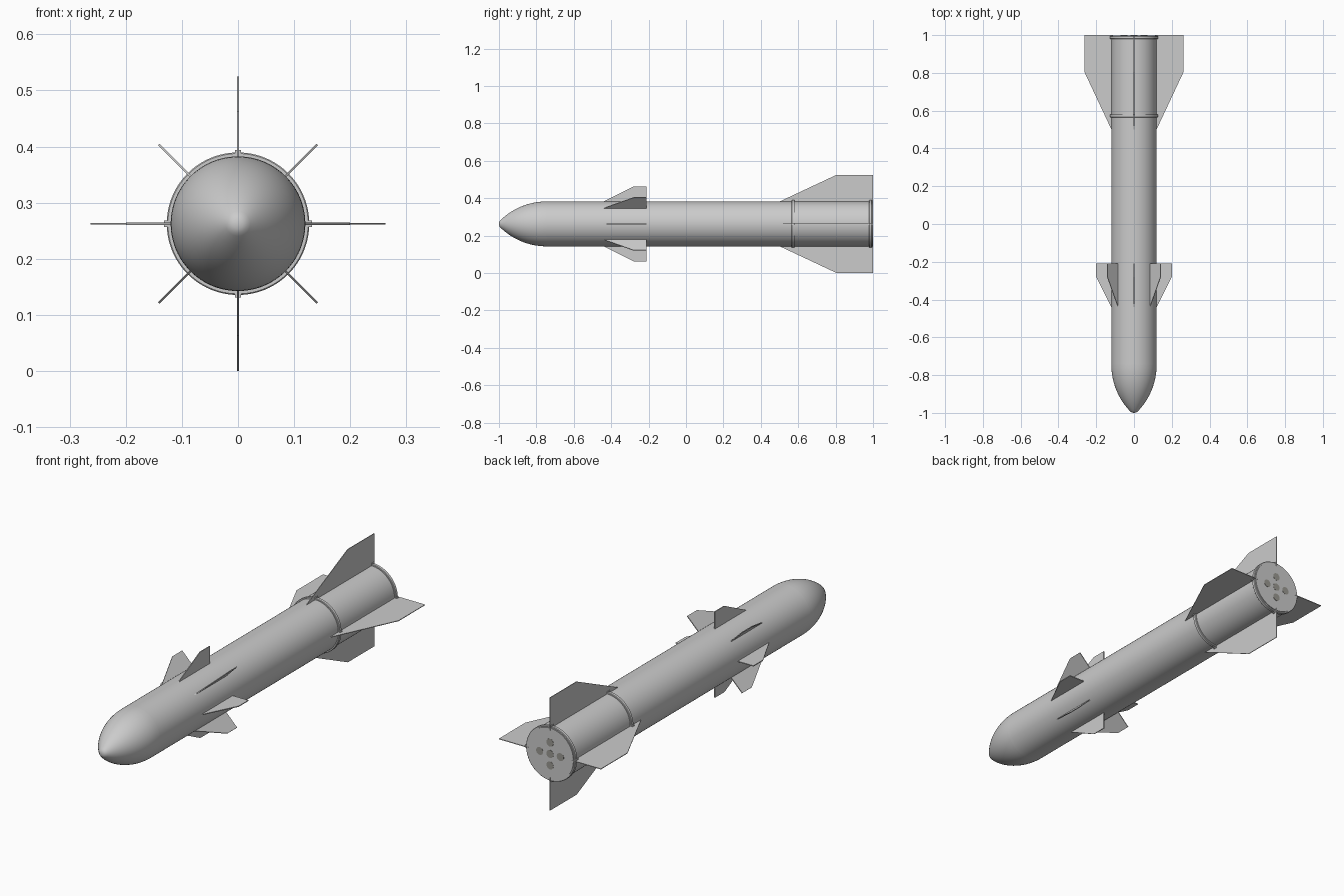
import bpy, bmesh, math
from mathutils import Matrix, Vector

if "Cube" in bpy.data.objects:
    bpy.data.objects.remove(bpy.data.objects["Cube"])

AXIS_Z = 0.2625
R = 0.12
SEG = 96


def finish(name, bm, smooth=True):
    bmesh.ops.remove_doubles(bm, verts=bm.verts, dist=1e-5)
    bmesh.ops.recalc_face_normals(bm, faces=bm.faces)
    mesh = bpy.data.meshes.new(name)
    bm.to_mesh(mesh)
    bm.free()
    ob = bpy.data.objects.new(name, mesh)
    ob.location.z = AXIS_Z
    bpy.context.collection.objects.link(ob)
    if smooth:
        bpy.ops.object.select_all(action='DESELECT')
        ob.select_set(True)
        bpy.context.view_layer.objects.active = ob
        bpy.ops.object.shade_smooth_by_angle(angle=math.radians(30))
    return ob


def lathe(name, profile, closed=False, seg=SEG, offset=(0, 0)):
    """Spin (radius, y) points around the y axis."""
    bm = bmesh.new()
    vs = [bm.verts.new((r, y, 0)) for r, y in profile]
    es = [bm.edges.new(p) for p in zip(vs, vs[1:])]
    if closed:
        es.append(bm.edges.new((vs[-1], vs[0])))
    bmesh.ops.spin(bm, geom=vs + es, cent=(0, 0, 0), axis=(0, 1, 0),
                   angle=math.tau, steps=seg)
    bmesh.ops.translate(bm, verts=bm.verts, vec=(offset[0], 0, offset[1]))
    return finish(name, bm)


def fin(name, outline, thick, angle):
    """Flat plate from (radius, y) points, turned around the body axis."""
    bm = bmesh.new()
    face = bm.faces.new([bm.verts.new((r, y, -thick / 2)) for r, y in outline])
    ext = bmesh.ops.extrude_face_region(bm, geom=[face])
    top = [v for v in ext['geom'] if isinstance(v, bmesh.types.BMVert)]
    bmesh.ops.translate(bm, verts=top, vec=(0, 0, thick))
    bmesh.ops.rotate(bm, verts=bm.verts, cent=(0, 0, 0),
                     matrix=Matrix.Rotation(angle, 3, 'Y'))
    finish(name, bm, False)


# Body tube with flat tail
lathe("body", [(R, -0.745), (R, 0.999), (0, 0.999)])

# Ogive nose with small rounded tip
drop, length = R - 0.022, 0.245
rad = (length ** 2 + drop ** 2) / (2 * drop)
nose = [(0, -1), (0.009, -0.9988), (0.016, -0.9955), (0.022, -0.99)]
for i in range(1, 17):
    d = length * (1 - i / 16)
    nose.append((R - rad + math.sqrt(rad ** 2 - d ** 2), -0.745 - d))
lathe("nose_cone", nose)

# Eight forward fins
for i in range(8):
    fin(f"front_fin_{i + 1}", [(0.11, -0.46), (0.2, -0.28), (0.2, -0.21), (0.11, -0.21)],
        0.004, i * math.pi / 4)

# Four tail fins
for i in range(4):
    fin(f"tail_fin_{i + 1}", [(0.11, 0.48), (0.2625, 0.805), (0.2625, 1.0), (0.11, 1.0)],
        0.003, i * math.pi / 2)

# Two mounting rings, each with clamps at the tail fins
for n, y in enumerate((0.573, 0.987), 1):
    lathe(f"ring_{n}", [(0.116, y - 0.008), (0.125, y - 0.008), (0.127, y - 0.006),
                        (0.127, y + 0.006), (0.125, y + 0.008), (0.116, y + 0.008)], True)
    for i in range(4):
        bm = bmesh.new()
        bmesh.ops.create_cube(bm, size=1)
        bmesh.ops.scale(bm, verts=bm.verts, vec=(0.011, 0.016, 0.010))
        bmesh.ops.translate(bm, verts=bm.verts, vec=(0, y, 0.1265))
        bmesh.ops.rotate(bm, verts=bm.verts, cent=(0, 0, 0),
                         matrix=Matrix.Rotation(i * math.pi / 2, 3, 'Y'))
        finish(f"ring_{n}_clamp_{i + 1}", bm, False)

# Five exhaust discs on the tail
mat = bpy.data.materials.new("exhaust")
mat.diffuse_color = (0.32, 0.31, 0.28, 1)
mat.use_nodes = True
mat.node_tree.nodes["Principled BSDF"].inputs["Base Color"].default_value = mat.diffuse_color
d = 0.053
for i, off in enumerate([(0, 0), (d, 0), (-d, 0), (0, d), (0, -d)], 1):
    disc = lathe(f"exhaust_{i}", [(0.018, 0.99), (0.018, 1.0), (0, 1.0)], seg=32, offset=off)
    disc.data.materials.append(mat)
